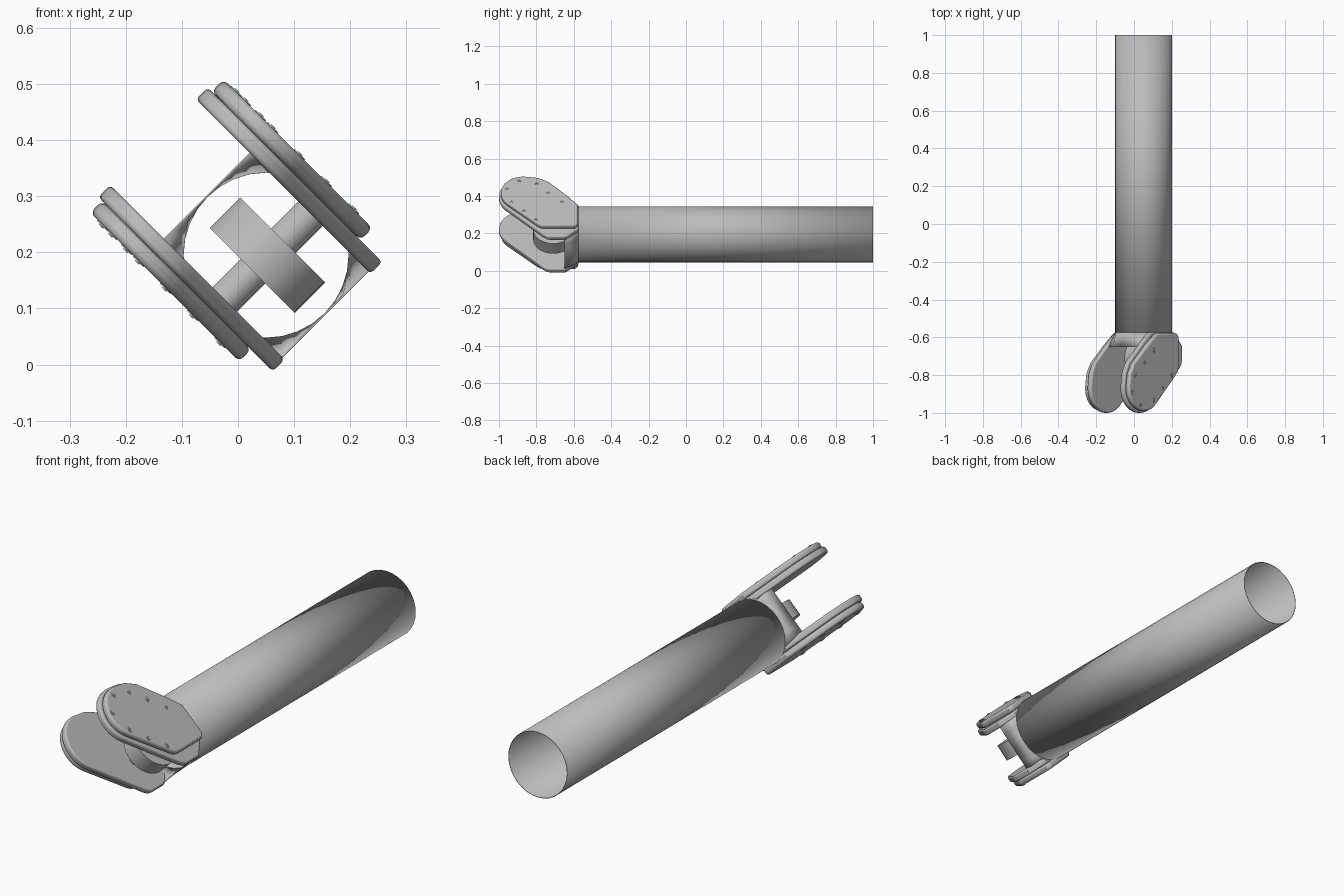
import bpy, bmesh
from math import cos, sin, pi, radians
from mathutils import Matrix, Vector

cube = bpy.data.objects.get("Cube")
if cube:
    bpy.data.objects.remove(cube, do_unlink=True)

# Single grey metal
GREY = (0.5, 0.5, 0.5, 1)
metal = bpy.data.materials.new("grey_metal")
metal.use_nodes = True
metal.diffuse_color = GREY
metal.node_tree.nodes["Principled BSDF"].inputs["Base Color"].default_value = GREY

# Shared frame: y runs along the tube, local z across the fork, tilted 45 degrees
FRAME = Matrix.Translation((0.05, 0, 0.195)) @ Matrix.Rotation(pi / 4, 4, 'Y')
SIDES = 32
parts = []


def finish(name, bm, mirror=False, bevel=0, wall=0):
    mesh = bpy.data.meshes.new(name)
    bm.to_mesh(mesh)
    bm.free()
    ob = bpy.data.objects.new(name, mesh)
    bpy.context.collection.objects.link(ob)
    ob.matrix_world = FRAME
    mesh.materials.append(metal)
    if bevel:
        mod = ob.modifiers.new("rounded_edges", 'BEVEL')
        mod.width, mod.segments = bevel, 3
        mod.limit_method, mod.angle_limit = 'ANGLE', radians(50)
    if wall:
        mod = ob.modifiers.new("wall", 'SOLIDIFY')
        mod.thickness, mod.offset = wall, -1
    if mirror:
        mod = ob.modifiers.new("other_side", 'MIRROR')
        mod.use_axis = (False, False, True)
        mod.use_mirror_merge = False
    parts.append(ob)


def circle(r, y):
    return [(r * cos(2 * pi * i / SIDES), y, r * sin(2 * pi * i / SIDES)) for i in range(SIDES)]


def rectangle(hx, hz, y):
    pts = []
    for x, _, z in circle(1, 0):
        m = max(abs(x), abs(z))
        pts.append((hx * x / m, y, hz * z / m))
    return pts


def loft(name, front, back, wall):
    bm = bmesh.new()
    a, b = ([bm.verts.new(p) for p in ring] for ring in (front, back))
    for i in range(SIDES):
        j = (i + 1) % SIDES
        bm.faces.new((a[i], b[i], b[j], a[j]))
    finish(name, bm, wall=wall)


def plate(name, outline, z0, z1, bevel):
    bm = bmesh.new()
    face = bm.faces.new([bm.verts.new((x, y, z0)) for x, y in outline])
    top = bmesh.ops.extrude_face_region(bm, geom=[face])["geom"]
    verts = [g for g in top if isinstance(g, bmesh.types.BMVert)]
    bmesh.ops.translate(bm, verts=verts, vec=(0, 0, z1 - z0))
    bmesh.ops.recalc_face_normals(bm, faces=bm.faces)
    finish(name, bm, mirror=True, bevel=bevel)


def disc(bm, r, x, y, z0, z1, n=SIDES):
    return bmesh.ops.create_cone(bm, cap_ends=True, segments=n, radius1=r, radius2=r, depth=z1 - z0,
                                 matrix=Matrix.Translation((x, y, (z0 + z1) / 2)))


def arc(r, start, end, n=16):
    angles = [radians(start + (end - start) * i / n) for i in range(n + 1)]
    return [(-0.155 + r * cos(t), -0.87 + r * sin(t)) for t in angles]


# Long open tube and the collar that turns it into a square mouth
loft("tube", circle(0.15, -0.575), circle(0.15, 1), 0.003)
loft("collar", rectangle(0.15, 0.115, -0.65), circle(0.15, -0.575), 0.003)

# Fork arms: a wide inner plate and a smaller cover plate on each side
inner = [(0.095, -0.575), (-0.085, -0.575), (-0.15, -0.635), (-0.25, -0.735), (-0.276, -0.79)]
inner += arc(0.13, 172, 312) + [(0.135, -0.765), (0.152, -0.742), (0.155, -0.72), (0.155, -0.645)]
plate("fork_plate", inner, 0.108, 0.138, 0.008)

cover = [(0.085, -0.577), (-0.06, -0.577), (-0.13, -0.635), (-0.235, -0.735), (-0.265, -0.79)]
cover += arc(0.12, 172, 315) + [(0.08, -0.8), (0.096, -0.78), (0.1, -0.76), (0.1, -0.595)]
plate("cover_plate", cover, 0.138, 0.168, 0.01)

# Screws along both edges of the cover plates
bm = bmesh.new()
screws = [(-0.244, -0.89), (-0.221, -0.8), (-0.153, -0.735), (-0.085, -0.666),
          (-0.183, -0.96), (-0.085, -0.933), (-0.017, -0.869), (0.052, -0.8)]
for x, y in screws:
    disc(bm, 0.013, x, y, 0.165, 0.17, 16)
    disc(bm, 0.006, x, y, 0.167, 0.172, 6)
finish("cover_screws", bm, mirror=True)

# Pulley wheel on its cross shaft
bm = bmesh.new()
disc(bm, 0.107, 0.002, -0.71, -0.037, 0.04)
finish("wheel", bm)
bm = bmesh.new()
disc(bm, 0.031, 0.004, -0.71, -0.12, 0.12)
finish("cross_shaft", bm)

# Smooth shading with sharp edges kept
bpy.ops.object.select_all(action='DESELECT')
for ob in parts:
    ob.select_set(True)
bpy.context.view_layer.objects.active = parts[0]
bpy.ops.object.shade_smooth_by_angle(angle=radians(35))
